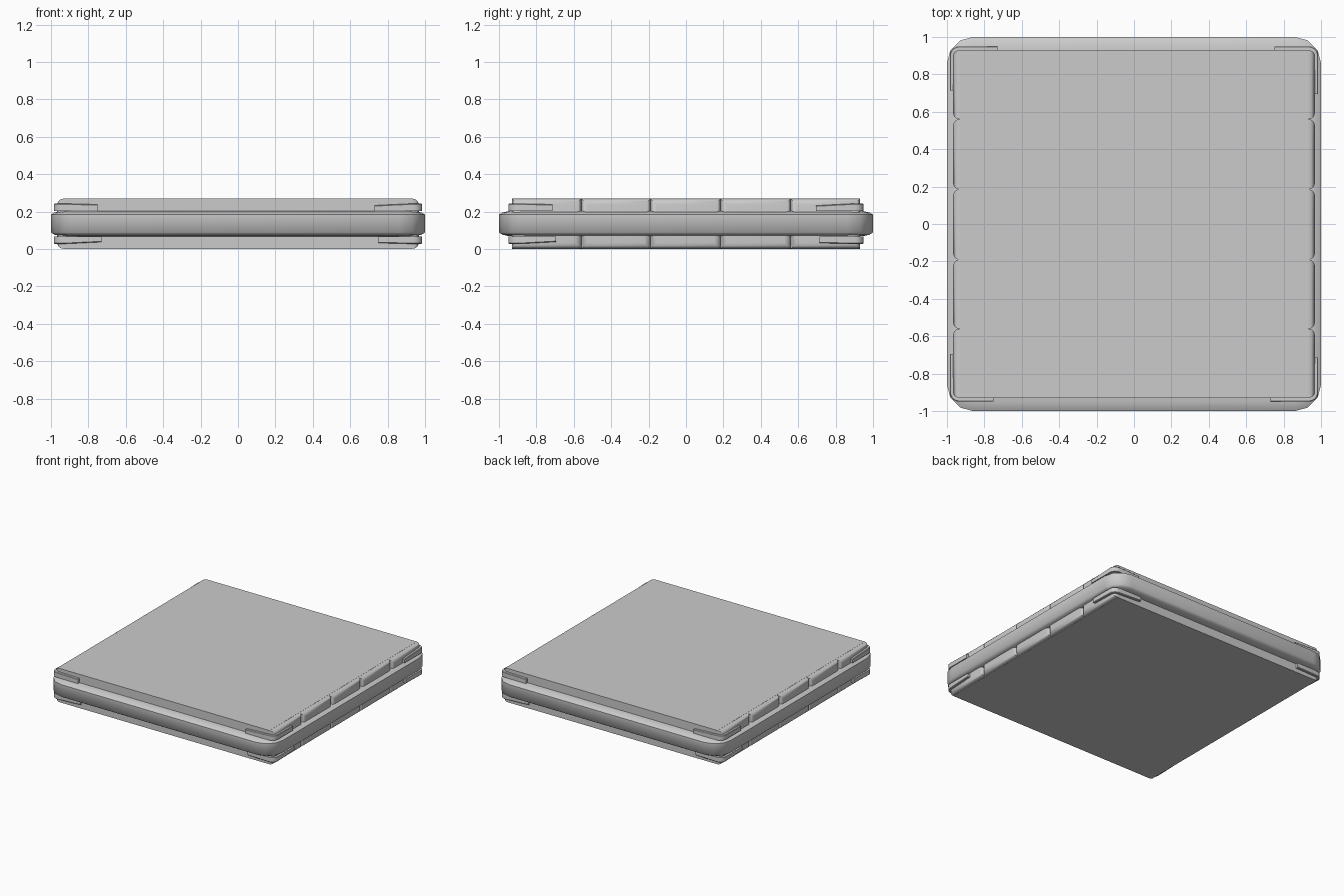
import bpy, bmesh, math

if "Cube" in bpy.data.objects:
    bpy.data.objects.remove(bpy.data.objects["Cube"])

MID = 0.135   # mid height of the slab


def finish(name, bm, angle=None):
    bmesh.ops.recalc_face_normals(bm, faces=bm.faces)
    me = bpy.data.meshes.new(name)
    bm.to_mesh(me)
    bm.free()
    ob = bpy.data.objects.new(name, me)
    bpy.context.collection.objects.link(ob)
    if angle:
        bpy.ops.object.select_all(action='DESELECT')
        ob.select_set(True)
        bpy.context.view_layer.objects.active = ob
        bpy.ops.object.shade_smooth_by_angle(angle=math.radians(angle))
    return ob


def box(bm, lo, hi):
    vs = bmesh.ops.create_cube(bm, size=1)['verts']
    for v in vs:
        v.co = [lo[i] if v.co[i] < 0 else hi[i] for i in range(3)]
    return vs


# Core slab
bm = bmesh.new()
box(bm, (-0.93, -0.93, 0), (0.93, 0.93, 0.27))
finish("core_slab", bm)

# Rounded pillow segments along both x sides
breaks = [-0.93, -0.56, -0.19, 0.185, 0.56, 0.93]
for side, label in ((1, "right"), (-1, "left")):
    for i in range(5):
        bm = bmesh.new()
        x0, x1 = sorted((side * 0.90, side * 0.967))
        box(bm, (x0, breaks[i], 0.001), (x1, breaks[i + 1], 0.269))
        outer = [e for e in bm.edges if all(v.co.x * side > 0.95 for v in e.verts)]
        bmesh.ops.bevel(bm, geom=outer, offset=0.034, segments=5, profile=0.5,
                        affect='EDGES', clamp_overlap=True)
        finish(f"{label}_edge_segment_{i + 1}", bm, 50)

# Bulging band around the middle, with rounded corners
profile = [(0.09, 0.067), (0.05, 0.069), (0.02, 0.076), (0, 0.088),
           (0, 0.184), (0.02, 0.195), (0.05, 0.202), (0.09, 0.204)]
bm = bmesh.new()
rings = []
for d, z in profile:
    ring, r = [], 0.14
    for k in range(4):
        for s in range(4):
            a = math.radians(90 * k + 30 * s)
            c = math.radians(90 * k + 45)
            cx = math.copysign(1 - r, math.cos(c))
            cy = math.copysign(1 - r, math.sin(c))
            ring.append(bm.verts.new((cx + (r - d) * math.cos(a),
                                      cy + (r - d) * math.sin(a), z)))
    rings.append(ring)
for a, b in zip(rings, rings[1:]):
    for i in range(16):
        j = (i + 1) % 16
        bm.faces.new((a[i], a[j], b[j], b[i]))
finish("bumper_band", bm, 60)


# L-shaped corner clips: legs end at ex / ey, each leg with its own end height
def corner_clip(name, sx, sy, top, ex, ey, hx, hy):
    bm = bmesh.new()
    r, t, X, Y = 0.05, 0.022, 0.985, 0.95
    path = [((ex, Y), (0, 1), hx)]
    for s in range(6):
        a = math.radians(90 - 18 * s)
        n = (math.cos(a), math.sin(a))
        path.append(((X - r + r * n[0], Y - r + r * n[1]), n, 0.243))
    path.append(((X, ey), (1, 0), hy))
    secs = []
    for (x, y), n, h in path:
        pts = [(x - t * n[0], y - t * n[1], 0.203), (x, y, 0.203),
               (x, y, h - 0.004), (x - 0.004 * n[0], y - 0.004 * n[1], h),
               (x - t * n[0], y - t * n[1], h)]
        secs.append([bm.verts.new((sx * px, sy * py, pz if top else 2 * MID - pz))
                     for px, py, pz in pts])
    for a, b in zip(secs, secs[1:]):
        for i in range(5):
            j = (i + 1) % 5
            bm.faces.new((a[i], a[j], b[j], b[i]))
    bm.faces.new(secs[0])
    bm.faces.new(secs[-1])
    finish(name, bm, 35)


for top in (True, False):
    for sx in (-1, 1):
        for sy in (-1, 1):
            name = "_".join(("top" if top else "bottom", "back" if sy > 0 else "front",
                             "right" if sx > 0 else "left", "clip"))
            if (sx * sy > 0) == top:
                corner_clip(name, sx, sy, top, 0.75, 0.695, 0.238, 0.232)
            else:
                corner_clip(name, sx, sy, top, 0.73, 0.713, 0.233, 0.238)
